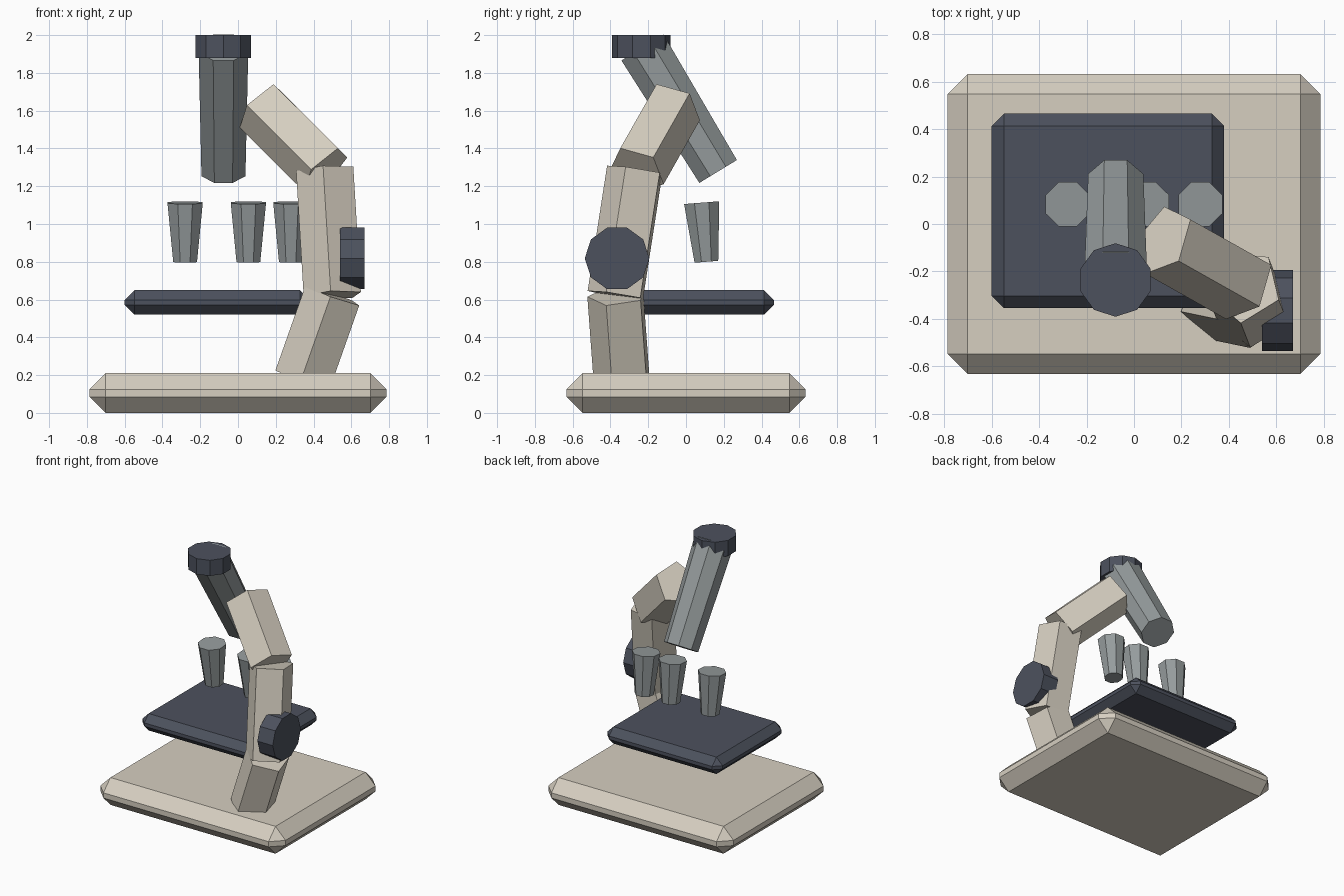
import bpy, bmesh
from math import cos, sin, pi
from mathutils import Vector

if "Cube" in bpy.data.objects:
    bpy.data.objects.remove(bpy.data.objects["Cube"], do_unlink=True)


def material(name, rgb):
    m = bpy.data.materials.new(name)
    m.use_nodes = True
    m.diffuse_color = (*rgb, 1)
    m.node_tree.nodes["Principled BSDF"].inputs["Base Color"].default_value = (*rgb, 1)
    return m


beige = material("warm beige", (0.67, 0.62, 0.53))
slate = material("dark slate", (0.073, 0.083, 0.111))
grey = material("metal grey", (0.30, 0.33, 0.335))


def finish(bm, name, mat):
    bmesh.ops.recalc_face_normals(bm, faces=bm.faces)
    mesh = bpy.data.meshes.new(name)
    bm.to_mesh(mesh)
    bm.free()
    mesh.materials.append(mat)
    obj = bpy.data.objects.new(name, mesh)
    bpy.context.scene.collection.objects.link(obj)
    return obj


def slab(name, low, high, bevel, mat):
    """Box between two corners with chamfered edges."""
    bm = bmesh.new()
    bmesh.ops.create_cube(bm, size=1)
    low, high = Vector(low), Vector(high)
    for v in bm.verts:
        v.co = (low + high) / 2 + v.co * (high - low)
    bmesh.ops.bevel(bm, geom=list(bm.edges), offset=bevel, segments=1,
                    profile=0.5, affect='EDGES')
    return finish(bm, name, mat)


def prism(name, start, end, r0, r1, sides, mat, corner=(0, -1, 0), half_turn=0):
    """Faceted rod from start to end, with one corner edge facing 'corner'."""
    start, end = Vector(start), Vector(end)
    axis = (end - start).normalized()
    u = Vector(corner)
    u = (u - axis * u.dot(axis)).normalized()
    w = axis.cross(u)
    bm = bmesh.new()
    rings = []
    for centre, r in ((start, r0), (end, r1)):
        ring = []
        for i in range(sides):
            a = 2 * pi * (i + half_turn) / sides
            ring.append(bm.verts.new(centre + r * (u * cos(a) + w * sin(a))))
        rings.append(ring)
    a, b = rings
    bm.faces.new(a)
    bm.faces.new(b)
    for i in range(sides):
        j = (i + 1) % sides
        bm.faces.new((a[i], a[j], b[j], b[i]))
    return finish(bm, name, mat)


# Base and stage
slab("base", (-0.787, -0.632, 0), (0.787, 0.632, 0.21), 0.085, beige)
slab("stage", (-0.60, -0.355, 0.52), (0.38, 0.465, 0.65), 0.052, slate)

# Bent arm in three five-sided pieces
joints = [(0.345, -0.33, 0.175), (0.503, -0.363, 0.622),
          (0.463, -0.26, 1.285), (0.122, -0.068, 1.624)]
corners = [(-0.07, -1, 0), (-0.07, -1, 0), (0.38, -0.53, 0.76)]
names = ["lower_arm", "middle_arm", "upper_arm"]
for name, p, q, corner in zip(names, joints, joints[1:], corners):
    prism(name, p, q, 0.16, 0.16, 5, beige, corner)

# Focus knob on the outer side of the arm
prism("focus_knob", (0.54, -0.365, 0.818), (0.67, -0.365, 0.818),
      0.171, 0.171, 10, slate)

# Tilted viewing tube and its level eyepiece
prism("viewing_tube", (-0.077, 0.17, 1.278), (-0.077, -0.23, 1.934),
      0.126, 0.142, 8, grey, half_turn=0.5)
prism("eyepiece", (-0.078, -0.236, 1.88), (-0.078, -0.236, 2.0),
      0.155, 0.155, 10, slate)

# Three tapered lenses above the stage
for name, x in (("right_lens", -0.28), ("middle_lens", 0.055), ("left_lens", 0.28)):
    prism(name, (x, 0.108, 0.80), (x, 0.083, 1.113), 0.068, 0.101, 8, grey,
          half_turn=0.5)
